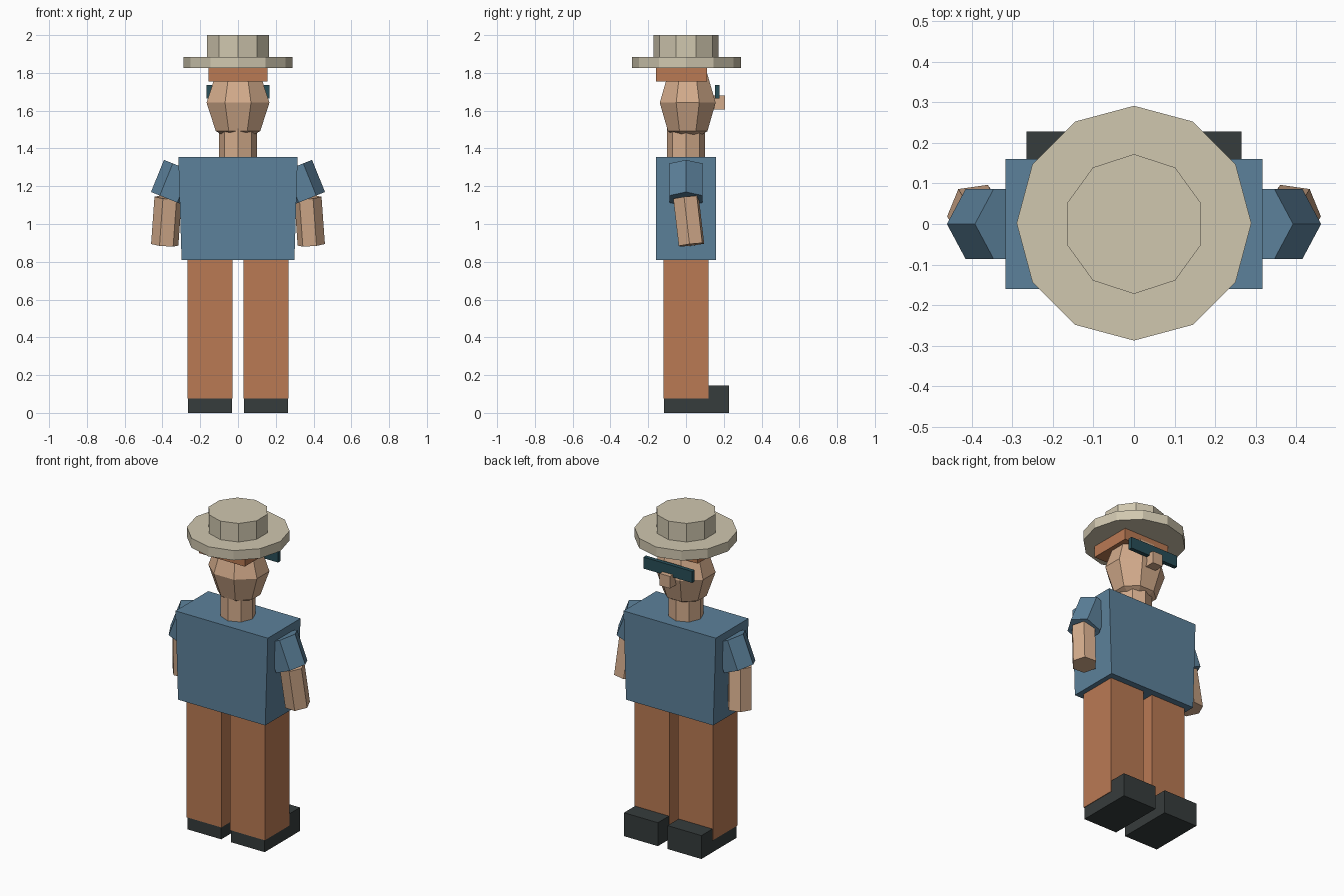
import bpy, math
from mathutils import Vector, Matrix

if "Cube" in bpy.data.objects:
    bpy.data.objects.remove(bpy.data.objects["Cube"])


def material(name, r, g, b):
    """Flat material from sRGB bytes, stored as linear values."""
    lin = lambda c: ((c / 255 + 0.055) / 1.055) ** 2.4 if c > 10 else c / 255 / 12.92
    m = bpy.data.materials.new(name)
    m.diffuse_color = (lin(r), lin(g), lin(b), 1)
    m.use_nodes = True
    m.node_tree.nodes["Principled BSDF"].inputs["Base Color"].default_value = m.diffuse_color
    return m


STRAW = material("straw", 208, 199, 175)
SKIN = material("skin", 212, 172, 140)
RUST = material("rust_brown", 186, 122, 84)
SHIRT = material("shirt_blue", 92, 129, 155)
SHOE = material("shoe_black", 54, 60, 60)
TEAL = material("dark_teal", 40, 78, 88)


def finish(name, mat):
    ob = bpy.context.object
    ob.name = ob.data.name = name
    ob.data.materials.append(mat)
    return ob


def box(name, mat, x, y, z):
    """Box from (min, max) ranges."""
    bpy.ops.mesh.primitive_cube_add(size=1)
    ob = finish(name, mat)
    lo, hi = Vector((x[0], y[0], z[0])), Vector((x[1], y[1], z[1]))
    ob.data.transform(Matrix.Translation((lo + hi) / 2) @ Matrix.Diagonal((*(hi - lo), 1)))
    return ob


def prism(name, mat, sides, radius, start, end, turn=0):
    """Prism between two points; turn=0 puts a corner on the x axis."""
    a, b = Vector(start), Vector(end)
    axis = b - a
    bpy.ops.mesh.primitive_cylinder_add(vertices=sides, radius=radius, depth=axis.length)
    ob = finish(name, mat)
    ob.data.transform(Matrix.Rotation(math.radians(90 + turn), 4, 'Z'))
    tilt = Vector((0, 0, 1)).rotation_difference(axis.normalized()).to_matrix().to_4x4()
    ob.data.transform(Matrix.Translation((a + b) / 2) @ tilt)
    return ob


# Legs, shoes and arms on both sides
for side, s in (("left", -1), ("right", 1)):
    span = lambda a, b: sorted((s * a, s * b))
    box(side + "_shoe", SHOE, span(0.033, 0.265), (-0.117, 0.228), (0, 0.145))
    box(side + "_leg", RUST, span(0.03, 0.268), (-0.12, 0.12), (0.075, 0.815))
    prism(side + "_sleeve", SHIRT, 6, 0.1, (s * 0.368, 0, 1.132), (s * 0.299, 0, 1.302))
    prism(side + "_forearm", SKIN, 6, 0.073, (s * 0.388, 0.029, 0.89),
          (s * 0.37, 0, 1.14), -8 * s)

# Torso, narrower at the hem
torso = box("torso", SHIRT, (-0.316, 0.316), (-0.16, 0.16), (0.81, 1.355))
for v in torso.data.vertices:
    if v.co.z < 1:
        v.co.x *= 0.945

# Neck and faceted head
prism("neck", SKIN, 8, 0.1, (0, 0, 1.34), (0, 0, 1.52))
bpy.ops.mesh.primitive_uv_sphere_add(segments=8, ring_count=4, radius=1)
head = finish("head", SKIN)
head.data.transform(Matrix.Translation((0, 0.009, 1.642))
                    @ Matrix.Diagonal((0.18, 0.16, 0.213, 1))
                    @ Matrix.Rotation(math.radians(22.5), 4, 'Z'))

# Face details and hair
box("nose", SKIN, (-0.035, 0.035), (0.12, 0.207), (1.605, 1.68))
box("glasses", TEAL, (-0.167, 0.167), (0.153, 0.178), (1.664, 1.735))
box("hair", RUST, (-0.157, 0.157), (-0.158, 0.11), (1.755, 1.84))

# Hat
prism("hat_brim", STRAW, 12, 0.289, (0, 0.002, 1.825), (0, 0.002, 1.885))
prism("hat_crown", STRAW, 10, 0.172, (0, 0, 1.86), (0, 0, 2.0), 90)
